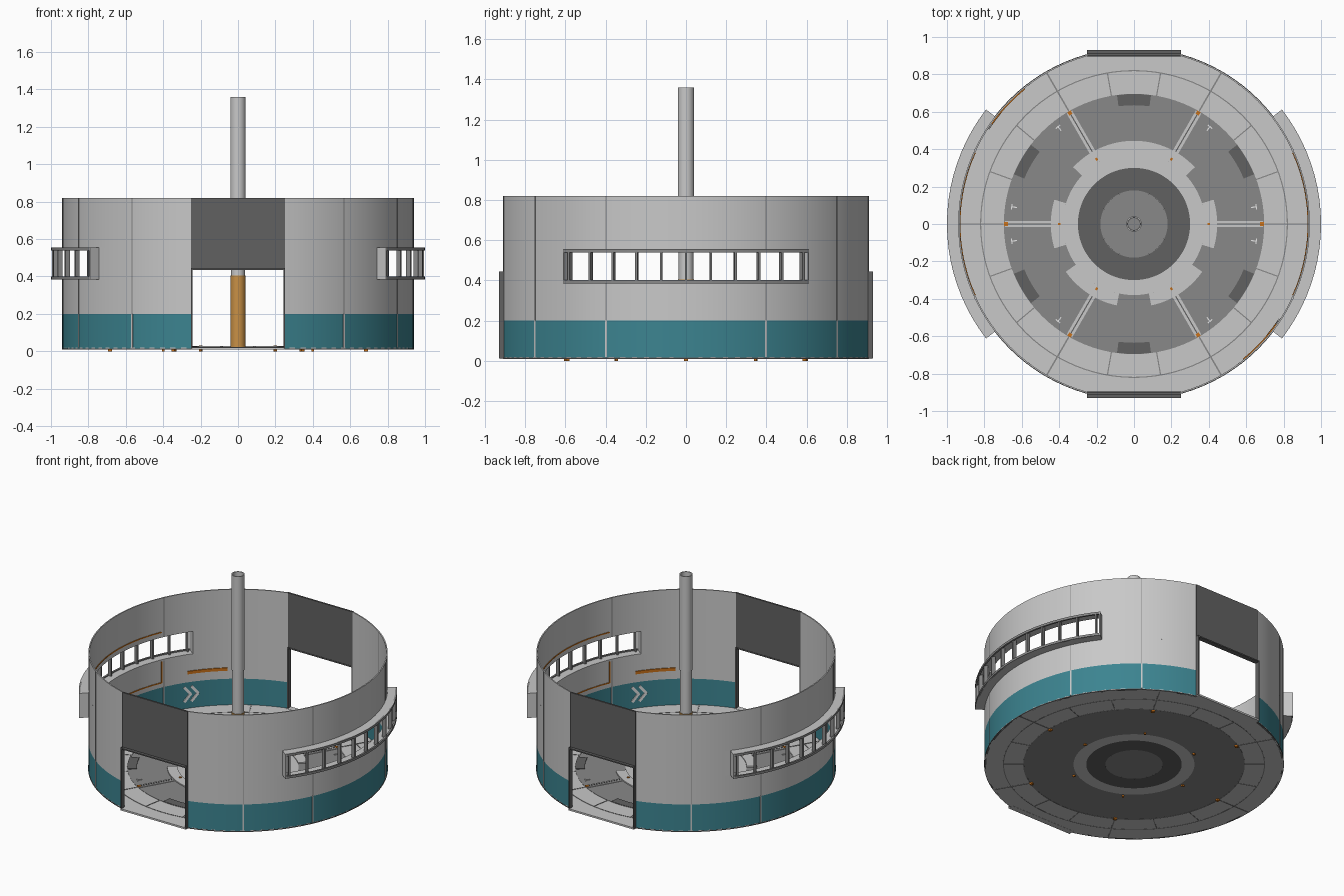
import bpy, bmesh, math
from math import sin, cos, radians
from mathutils import Matrix

cube = bpy.data.objects.get("Cube")
if cube:
    bpy.data.objects.remove(cube)


def material(name, r, g, b):
    m = bpy.data.materials.new(name)
    m.use_nodes = True
    m.diffuse_color = (r, g, b, 1)
    m.node_tree.nodes["Principled BSDF"].inputs["Base Color"].default_value = (r, g, b, 1)
    return m


LIGHT = material("light grey", 0.58, 0.58, 0.58)
MID = material("mid grey", 0.25, 0.25, 0.25)
DARK = material("dark grey", 0.12, 0.12, 0.12)
TEAL = material("teal", 0.045, 0.23, 0.28)
TAN = material("amber", 0.58, 0.28, 0.06)
ORANGE = material("orange", 0.6, 0.17, 0.01)
WHITE = material("white", 0.8, 0.8, 0.8)


def finish(bm, name, mat, smooth=False):
    bmesh.ops.recalc_face_normals(bm, faces=bm.faces)
    mesh = bpy.data.meshes.new(name)
    bm.to_mesh(mesh)
    bm.free()
    mesh.materials.append(mat)
    ob = bpy.data.objects.new(name, mesh)
    bpy.context.collection.objects.link(ob)
    if smooth:
        bpy.ops.object.select_all(action='DESELECT')
        ob.select_set(True)
        bpy.context.view_layer.objects.active = ob
        bpy.ops.object.shade_smooth_by_angle(angle=radians(30))
    return ob


def arc(name, mat, r0, r1, z0, z1, a0=0, a1=360, flat_y=None):
    """Curved block between two radii, two heights and two angles (degrees)."""
    full = a1 - a0 >= 360
    n = max(1, math.ceil((a1 - a0) / 3.75))
    bm = bmesh.new()
    rows = []
    for i in range(n if full else n + 1):
        a = radians(a0 + (a1 - a0) * i / n)
        row = []
        for r, z in ((r0, z0), (r1, z0), (r1, z1), (r0, z1)):
            y = r * sin(a)
            if flat_y:
                y = max(-flat_y, min(flat_y, y))
            row.append(bm.verts.new((r * cos(a), y, z)))
        rows.append(row)
    for i in range(n):
        p, q = rows[i], rows[(i + 1) % len(rows)]
        for k in range(4):
            j = (k + 1) % 4
            bm.faces.new((p[k], p[j], q[j], q[k]))
    if not full:
        bm.faces.new(rows[0])
        bm.faces.new(rows[-1])
    return finish(bm, name, mat, True)


def disc(name, mat, r, z0, z1):
    bm = bmesh.new()
    bmesh.ops.create_cone(bm, cap_ends=True, segments=64, radius1=r, radius2=r, depth=z1 - z0,
                          matrix=Matrix.Translation((0, 0, (z0 + z1) / 2)))
    return finish(bm, name, mat, True)


def polar_box(name, mat, angle, r, z, size, tilt=0):
    """Box at a polar position; size is (radial, tangential, vertical)."""
    bm = bmesh.new()
    bmesh.ops.create_cube(bm, size=1)
    place = (Matrix.Rotation(radians(angle), 4, 'Z') @ Matrix.Translation((r, 0, z))
             @ Matrix.Rotation(radians(tilt), 4, 'X') @ Matrix.Diagonal((*size, 1)))
    bmesh.ops.transform(bm, matrix=place, verts=bm.verts)
    return finish(bm, name, mat)


R, RI, TOP = 0.94, 0.932, 0.82
DOOR, WIN = 74.6, 37.5          # angles where the wall meets doors and windows
W0, W1 = 0.385, 0.555           # window sill and head

# Concentric floor plates
arc("floor_outer_ring", LIGHT, 0.69, R, 0.01, 0.02, flat_y=0.925)
arc("floor_middle_ring", MID, 0.38, 0.69, 0.01, 0.02)
arc("floor_inner_ring", LIGHT, 0.3, 0.38, 0.01, 0.022)
arc("floor_dark_ring", DARK, 0.18, 0.3, 0.01, 0.02)
disc("floor_centre", MID, 0.18, 0.01, 0.02)
arc("floor_seam", MID, 0.817, 0.823, 0.009, 0.022)
arc("floor_border", MID, 0.69, 0.696, 0.009, 0.022)
for a0, a1 in ((43, 137), (163, 197), (215, 258), (282, 325), (-17, 17)):
    arc("floor_raised_arc", LIGHT, 0.38, 0.445, 0.02, 0.028, a0, a1)

# Spokes, seams and floor patches
for k in range(6):
    a = 60 * k
    polar_box("spoke", LIGHT, a, 0.54, 0.018, (0.3, 0.034, 0.014))
    polar_box("spoke_groove", DARK, a, 0.54, 0.021, (0.3, 0.006, 0.012))
    polar_box("outer_seam", MID, a, 0.815, 0.0155, (0.235, 0.008, 0.014))
    polar_box("outer_peg", ORANGE, a, 0.685, 0.014, (0.02, 0.02, 0.028))
    polar_box("inner_peg", ORANGE, a, 0.4, 0.016, (0.015, 0.012, 0.032))
    arc("floor_patch", DARK, 0.635, 0.695, 0.018, 0.024, a + 22.5, a + 37.5)
    for off in (20, 40):
        polar_box("panel_seam", MID, a + off, 0.757, 0.0155, (0.125, 0.006, 0.014))
for a in (8, 52, 128, 172, 188, 232, 308, 352):
    polar_box("floor_mark_bar", WHITE, a, 0.66, 0.022, (0.006, 0.03, 0.006))
    polar_box("floor_mark_stem", WHITE, a, 0.645, 0.022, (0.025, 0.006, 0.006))

# Both halves of the building, each half turned about the centre
for s in (0, 180):
    # Wall with window opening
    arc("wall_teal_band", TEAL, RI, R, 0.015, 0.2, s - DOOR, s + DOOR)
    arc("wall_below_window", LIGHT, RI, R, 0.2, W0, s - DOOR, s + DOOR)
    arc("wall_above_window", LIGHT, RI, R, W1, TOP, s - DOOR, s + DOOR)
    arc("wall_beside_window", LIGHT, RI, R, W0, W1, s - DOOR, s - WIN)
    arc("wall_beside_window", LIGHT, RI, R, W0, W1, s + WIN, s + DOOR)
    arc("wall_base_trim", DARK, RI - 0.004, R + 0.002, 0.01, 0.016, s - DOOR, s + DOOR)

    # Wall seams
    for a in (-53, -25, 25, 53):
        polar_box("band_seam", LIGHT, s + a, 0.936, 0.11, (0.012, 0.01, 0.18))
        polar_box("lower_wall_seam", MID, s + a, 0.936, 0.292, (0.011, 0.005, 0.184))
        polar_box("upper_wall_seam", MID, s + a, 0.936, 0.687, (0.011, 0.005, 0.264))
        if abs(a) > WIN:
            polar_box("middle_wall_seam", MID, s + a, 0.936, 0.47, (0.011, 0.005, 0.17))

    # Projecting bay window
    for z, rim_z in ((W0, W0), (W1 - 0.008, W1 - 0.016)):
        arc("window_shelf", LIGHT, RI, 0.998, z, z + 0.008, s - WIN, s + WIN)
        arc("window_rim", MID, 0.988, 1.0, rim_z, rim_z + 0.016, s - WIN, s + WIN)
    for a in (-WIN, WIN):
        polar_box("window_end", LIGHT, s + a, 0.966, 0.47, (0.068, 0.008, 0.17))
    for k in range(-5, 6):
        polar_box("window_mullion", MID, s + 7.2 * k, 0.982, 0.47, (0.026, 0.011, 0.16))

    # Doorway: overhead panel, jambs, lintel and threshold
    d = s - 90
    polar_box("door_panel", DARK, d, 0.905, 0.63, (0.012, 0.5, 0.38))
    polar_box("door_lintel", DARK, d, 0.913, 0.439, (0.034, 0.5, 0.008))
    polar_box("door_threshold", LIGHT, d, 0.908, 0.015, (0.04, 0.5, 0.012))
    for t in (-0.247, 0.247):
        jamb_angle = d + math.degrees(math.atan2(t, 0.913))
        jamb = polar_box("door_jamb", DARK, d, 0.913, 0.23, (0.034, 0.007, 0.43))
        jamb.location = (-sin(radians(d)) * t, cos(radians(d)) * t, 0)

    # Interior signs: orange strips, window outline and chevrons
    arc("direction_strip", ORANGE, 0.926, RI, 0.258, 0.278, s - 51, s - 35)
    for z in (0.23, 0.58):
        arc("orange_outline", ORANGE, 0.928, RI, z, z + 0.007, s - 24, s + 24)
    for a in (-24, 24):
        polar_box("orange_outline_side", ORANGE, s + a, 0.929, 0.307, (0.005, 0.007, 0.15))
    for a in (-38, -35):
        for up in (-1, 1):
            polar_box("chevron", WHITE, s + a, 0.927, 0.12 + 0.025 * up,
                      (0.006, 0.018, 0.07), -40 * up)

# Central column: amber base, slim sleeve and open tube
arc("column_base", TAN, 0.034, 0.04, 0.02, 0.405)
arc("column_sleeve", LIGHT, 0.032, 0.037, 0.405, 0.7)
arc("column_tube", LIGHT, 0.034, 0.041, 0.7, 1.36)
